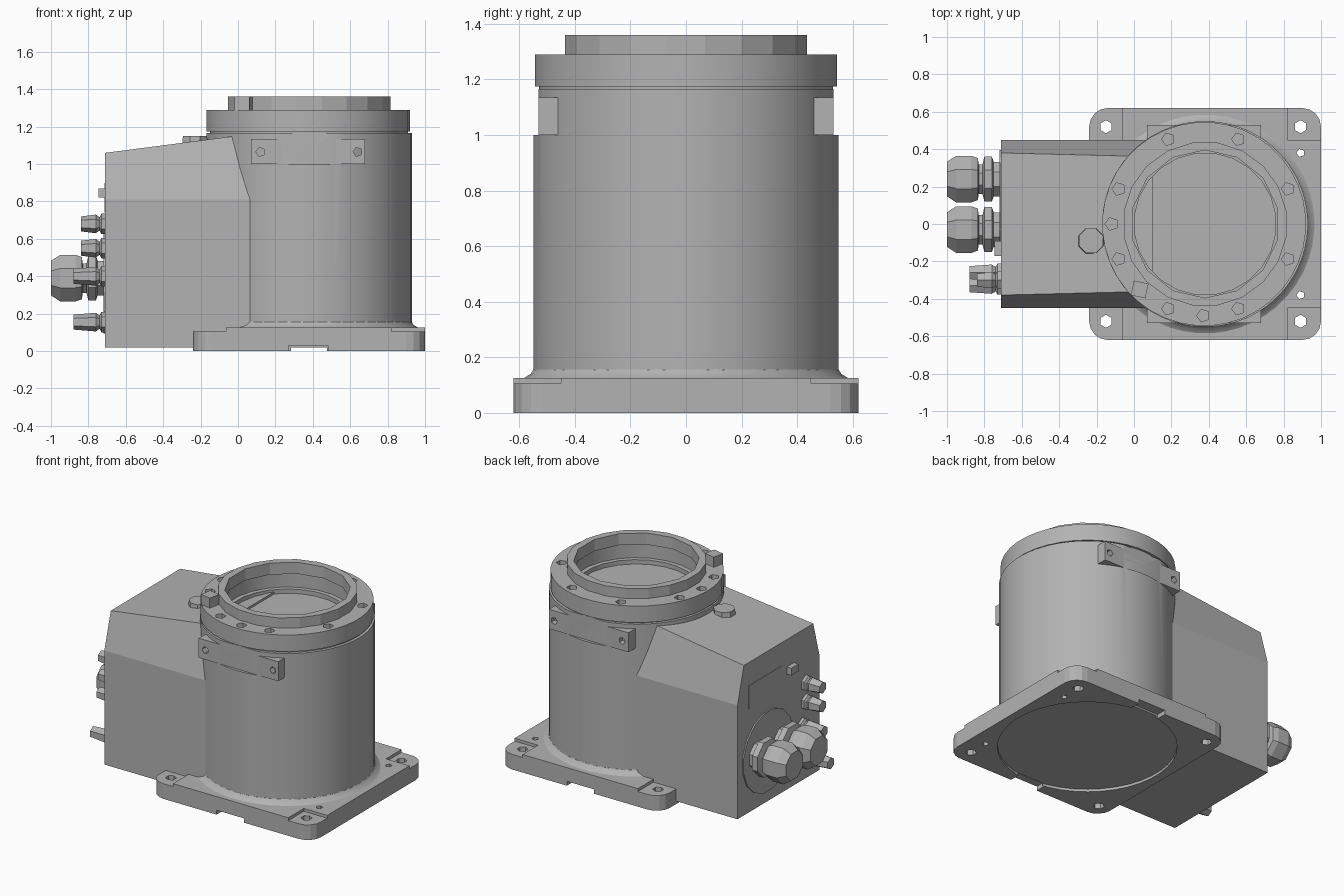
import bpy, bmesh, math
from mathutils import Matrix, Vector

cube = bpy.data.objects.get("Cube")
if cube:
    bpy.data.objects.remove(cube, do_unlink=True)

grey = bpy.data.materials.new("cast_grey")
grey.use_nodes = True
grey.diffuse_color = (0.45, 0.45, 0.45, 1)
grey.node_tree.nodes["Principled BSDF"].inputs["Base Color"].default_value = grey.diffuse_color

CX = 0.38   # axis of the round housing
WALL = -0.71  # connector panel


def finish(name, bm):
    bmesh.ops.recalc_face_normals(bm, faces=bm.faces)
    mesh = bpy.data.meshes.new(name)
    bm.to_mesh(mesh)
    bm.free()
    mesh.materials.append(grey)
    ob = bpy.data.objects.new(name, mesh)
    bpy.context.collection.objects.link(ob)
    return ob


def box(name, lo, hi):
    bm = bmesh.new()
    lo, hi = Vector(lo), Vector(hi)
    size = hi - lo
    bmesh.ops.create_cube(bm, size=1, matrix=Matrix.Translation((lo + hi) / 2) @ Matrix.Diagonal((*size, 1)))
    return finish(name, bm)


def lathe(name, profile, sides, loc, axis="Z", smooth=False):
    """Rings of (radius, height) joined into a closed solid along an axis."""
    bm = bmesh.new()
    rings = []
    for r, h in profile:
        ring = []
        for i in range(sides):
            a = math.tau * (i + 0.5) / sides
            u, v = r * math.cos(a), r * math.sin(a)
            p = {"Z": (u, v, h), "X": (-h, u, v), "Y": (u, h, v)}[axis]
            ring.append(bm.verts.new(Vector(p) + Vector(loc)))
        rings.append(ring)
    for a, b in zip(rings, rings[1:]):
        for i in range(sides):
            j = (i + 1) % sides
            bm.faces.new((a[i], a[j], b[j], b[i]))
    bm.faces.new(rings[0])
    bm.faces.new(rings[-1])
    ob = finish(name, bm)
    if smooth:
        smooth_object(ob)
    return ob


def smooth_object(ob):
    bpy.ops.object.select_all(action="DESELECT")
    ob.select_set(True)
    bpy.context.view_layer.objects.active = ob
    bpy.ops.object.shade_smooth_by_angle(angle=math.radians(30))


def cut(ob, cutters):
    for c in cutters:
        m = ob.modifiers.new("cut", "BOOLEAN")
        m.operation = "DIFFERENCE"
        m.solver = "EXACT"
        m.object = c
    bpy.context.view_layer.update()
    deps = bpy.context.evaluated_depsgraph_get()
    mesh = bpy.data.meshes.new_from_object(ob.evaluated_get(deps))
    ob.modifiers.clear()
    ob.data = mesh
    for c in cutters:
        bpy.data.objects.remove(c, do_unlink=True)


# Mounting plate with rounded corners, corner pads, bolt holes and underside recess
plate = box("mounting_plate", (-0.24, -0.62, 0), (1, 0.62, 0.125))
bm = bmesh.new()
bm.from_mesh(plate.data)
uprights = [e for e in bm.edges if abs(e.verts[0].co.z - e.verts[1].co.z) > 0.1]
bmesh.ops.bevel(bm, geom=uprights, offset=0.1, segments=4, profile=0.5, affect="EDGES")
bm.to_mesh(plate.data)
bm.free()
cutters = [lathe("recess_cutter", [(0.56, -0.1), (0.56, 0.018)], 40, (CX, 0, 0))]
for s in (-1, 1):
    cutters.append(box("notch_cutter", (0.27, s * 0.62 - 0.07, -0.1), (0.48, s * 0.62 + 0.07, 0.03)))
    for x, edge in ((-0.15, -0.165), (0.89, 0.92)):
        cutters.append(box("pad_cutter", (edge - 0.1, s * 0.55 - 0.1, 0.105), (edge + 0.1, s * 0.55 + 0.1, 0.3)))
        cutters.append(lathe("hole_cutter", [(0.035, -0.1), (0.035, 0.3)], 6, (x, s * 0.52, 0)))
    cutters.append(lathe("pin_cutter", [(0.022, -0.1), (0.022, 0.3)], 5, (0.89, s * 0.38, 0)))
cut(plate, cutters)

# Round housing, flattened behind the side bars
housing = lathe("round_housing",
                [(0.55, 0.03), (0.55, 1.165), (0.53, 1.165), (0.53, 1.18)], 64, (CX, 0, 0))
cutters = [lathe("bore_cutter", [(0.38, 1.15), (0.38, 1.4)], 24, (CX, 0, 0))]
for s in (-1, 1):
    cutters.append(box("flat_cutter", (0, s * 0.63 - 0.1, 1.0), (0.8, s * 0.63 + 0.1, 1.165)))
cut(housing, cutters)
smooth_object(housing)
lathe("base_fillet", [(0.585, 0.1), (0.585, 0.125), (0.56, 0.14), (0.548, 0.16)], 48, (CX, 0, 0), smooth=True)

# Side bars with screw holes
for s, side in ((-1, "front"), (1, "back")):
    bar = box(side + "_side_bar", (0.07, s * 0.48 - 0.05, 1.0), (0.68, s * 0.48 + 0.05, 1.135))
    cut(bar, [lathe("hole_cutter", [(0.025, -0.04), (0.025, 0.1)], 5, (x, s * 0.53, 1.065), "Y")
              for x in (0.12, 0.64)])

# Top flange with bolt pits, and the raised ring around the bore
flange = lathe("top_flange", [(0.545, 1.175), (0.545, 1.29)], 40, (CX - 0.005, 0, 0))
cutters = [lathe("bore_cutter", [(0.41, 1), (0.41, 1.5)], 24, (CX, 0, 0))]
for deg in [22.5 + 45 * k for k in range(8)] + [180, 270]:
    a = math.radians(deg)
    cutters.append(lathe("pit_cutter", [(0.035, 1.26), (0.035, 1.4)], 5,
                         (CX - 0.01 + 0.49 * math.cos(a), 0.49 * math.sin(a), 0)))
cut(flange, cutters)
smooth_object(flange)
ring = lathe("bore_ring", [(0.44, 1.28), (0.44, 1.36)], 20, (CX, 0, 0))
cut(ring, [lathe("bore_cutter", [(0.395, 1), (0.395, 1.5)], 14, (CX, 0, 0))])
lug = box("stop_lug", (-0.04, -0.04, 1.28), (0.04, 0.04, 1.36))
lug.matrix_world = Matrix.Translation((0.03, -0.35, 0)) @ Matrix.Rotation(math.radians(-12), 4, "Z")

# Connector box: end section lofted to the housing, with sloped shoulders and roof
bm = bmesh.new()
ends = []
for x, shoulder, top, half in ((WALL, 0.81, 1.06, 0.38), (0.1, 0.81, 1.165, 0.36)):
    outline = [(-0.45, 0.02), (-0.45, shoulder), (-half, top), (half, top), (0.45, shoulder), (0.45, 0.02)]
    ends.append([bm.verts.new((x, y, z)) for y, z in outline])
for i in range(6):
    j = (i + 1) % 6
    bm.faces.new((ends[0][i], ends[0][j], ends[1][j], ends[1][i]))
bm.faces.new(ends[0])
bm.faces.new(ends[1])
finish("connector_box", bm)
lathe("roof_boss", [(0.075, 1.08), (0.07, 1.15)], 8, (-0.23, -0.09, 0))

# Panel details
lathe("round_cover", [(0.28, -0.01), (0.28, 0.009)], 16, (WALL, 0.12, 0.37), "X")
box("label_plate", (WALL - 0.004, -0.03, 0.74), (WALL + 0.01, 0.33, 0.9))
box("panel_button", (WALL - 0.035, -0.17, 0.82), (WALL + 0.01, -0.09, 0.87))

# Large cable connectors
for y, side in ((0.24, "back"), (-0.03, "front")):
    lathe(side + "_large_connector",
          [(0.1, -0.01), (0.1, 0.04), (0.13, 0.05), (0.13, 0.09), (0.085, 0.1), (0.085, 0.12),
           (0.122, 0.125), (0.135, 0.16), (0.135, 0.24), (0.1, 0.29)], 8, (WALL, y, 0.39), "X")

# Column of small connectors
for y, z, reach in ((-0.33, 0.155, 0.17), (-0.26, 0.4, 0.17), (-0.3, 0.55, 0.13), (-0.3, 0.68, 0.13)):
    lathe("small_connector", [(0.055, -0.01), (0.055, 0.02), (0.035, 0.03), (0.05, 0.05), (0.04, reach)],
          6, (WALL, y, z), "X")
